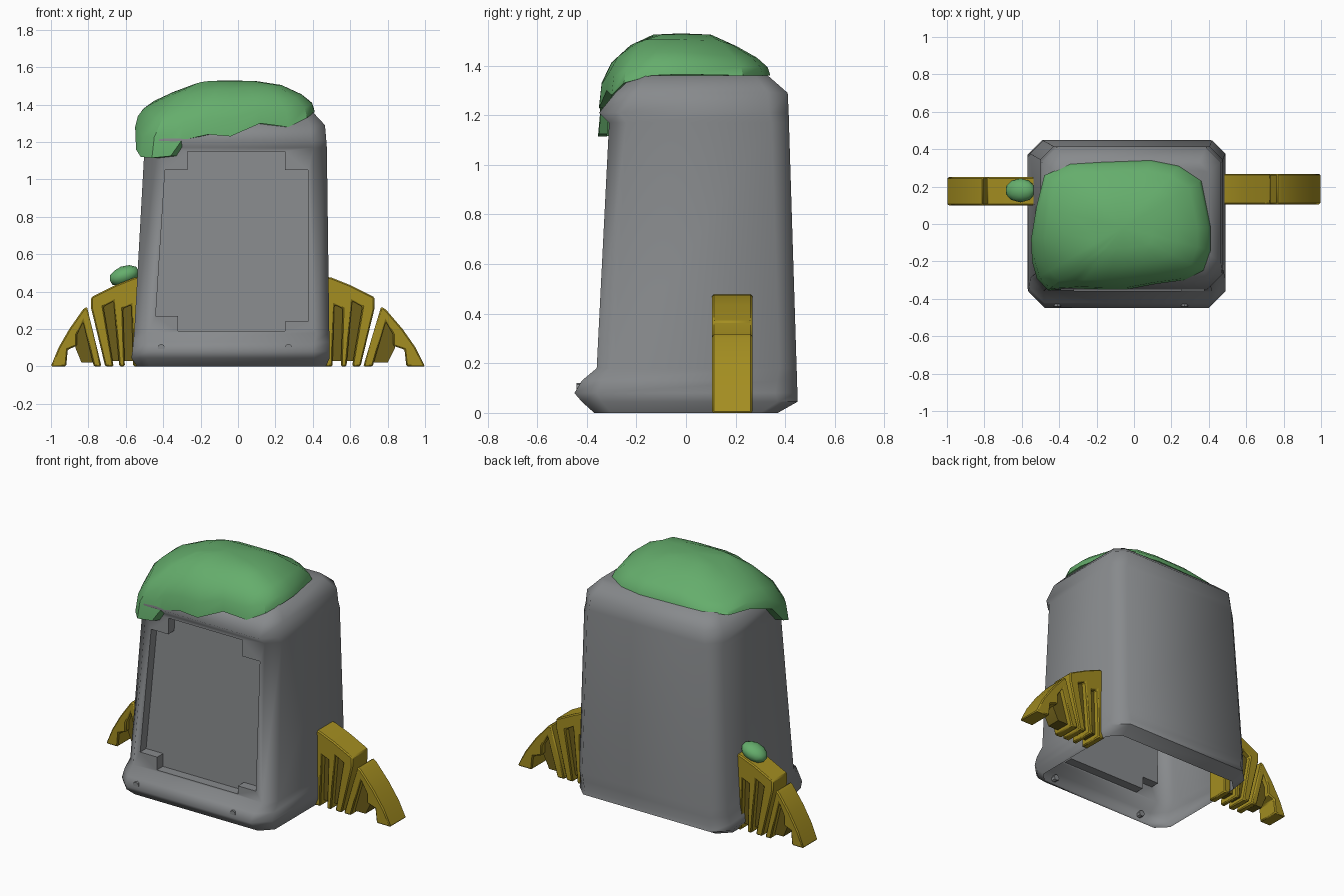
import bpy, bmesh, math
from mathutils import Vector

if "Cube" in bpy.data.objects:
    bpy.data.objects.remove(bpy.data.objects["Cube"])


def material(name, color):
    m = bpy.data.materials.new(name)
    m.diffuse_color = color
    m.use_nodes = True
    m.node_tree.nodes["Principled BSDF"].inputs["Base Color"].default_value = m.diffuse_color
    return m


METAL = material("dark_metal", (0.245, 0.255, 0.265, 1))
BRASS = material("brass", (0.37, 0.27, 0.015, 1))
DARK_BRASS = material("dark_brass", (0.15, 0.11, 0.01, 1))
MOSS = material("moss", (0.13, 0.42, 0.15, 1))


def finish(bm, name, mat=None, angle=35):
    bmesh.ops.recalc_face_normals(bm, faces=bm.faces)
    me = bpy.data.meshes.new(name)
    bm.to_mesh(me)
    bm.free()
    ob = bpy.data.objects.new(name, me)
    bpy.context.collection.objects.link(ob)
    if mat:
        me.materials.append(mat)
    bpy.ops.object.select_all(action='DESELECT')
    ob.select_set(True)
    bpy.context.view_layer.objects.active = ob
    bpy.ops.object.shade_smooth_by_angle(angle=math.radians(angle))
    return ob


def bridge(bm, a, b):
    n = len(a)
    return [bm.faces.new((a[i], a[(i + 1) % n], b[(i + 1) % n], b[i])) for i in range(n)]


# Body: lofted chamfered sections (z, x0, x1, y0, y1, chamfer), open underneath
sections = [
    (0.00, -.54, .470, -.37, .370, .07),
    (.045, -.57, .490, -.42, .450, .08),
    (0.08, -.565, .49, -.45, .449, .09),
    (0.13, -.56, .490, -.42, .448, .08),
    (0.18, -.555, .488, -.36, .446, .07),
    (1.17, -.50, .475, -.31, .415, .07),
    (1.21, -.50, .472, -.35, .414, .08),
    (1.29, -.49, .465, -.285, .410, .08),
    (1.36, -.42, .400, -.21, .330, .05),
]
bm = bmesh.new()
rings = []
for z, x0, x1, y0, y1, c in sections:
    pts = [(x0 + c, y0), (x1 - c, y0), (x1, y0 + c), (x1, y1 - c),
           (x1 - c, y1), (x0 + c, y1), (x0, y1 - c), (x0, y0 + c)]
    rings.append([bm.verts.new((x, y, z)) for x, y in pts])
for i in range(len(rings) - 1):
    faces = bridge(bm, rings[i], rings[i + 1])
    if i == 4:
        front = faces[0]
bm.faces.new(rings[-1])

# Front recess with notched corners
border = list(front.edges)
bmesh.ops.delete(bm, geom=[front], context='FACES_ONLY')
opening = [(-.44, .27), (-.32, .27), (-.32, .19), (.25, .19), (.25, .24), (.375, .24),
           (.375, 1.05), (.25, 1.05), (.25, 1.15), (-.27, 1.15), (-.27, 1.05), (-.39, 1.05)]


def front_y(z):
    return -.36 + .05 * (z - .18) / .99


rim = [bm.verts.new((x, front_y(z), z)) for x, z in opening]
back = [bm.verts.new((x, front_y(z) + .06, z)) for x, z in opening]
inner = [bm.edges.new((rim[i], rim[(i + 1) % len(rim)])) for i in range(len(rim))]
bmesh.ops.triangle_fill(bm, use_beauty=True, edges=border + inner)
bridge(bm, rim, back)
bm.faces.new(back)
finish(bm, "cabinet_body", METAL, 62)

# Bolts on the lower lip
for i, x in enumerate((-.41, .27)):
    bpy.ops.mesh.primitive_cylinder_add(vertices=8, radius=.02, depth=.03,
                                        location=(x, -.427, .1), rotation=(math.pi / 2, 0, 0))
    bpy.context.object.name = f"lip_bolt_{i + 1}"
    bpy.context.object.data.materials.append(METAL)

# Moss cap: domed rings above a drooping outline
outline = [(.41, -.02, 1.365), (.36, .23, 1.36), (.24, .31, 1.36), (.09, .34, 1.36),
           (-.18, .33, 1.36), (-.34, .32, 1.36), (-.48, .26, 1.35), (-.52, .1, 1.34),
           (-.55, -.08, 1.28), (-.545, -.2, 1.16), (-.52, -.29, 1.12), (-.46, -.355, 1.115),
           (-.36, -.35, 1.125), (-.3, -.345, 1.21), (-.16, -.35, 1.24), (-.04, -.35, 1.23),
           (.12, -.32, 1.30), (.27, -.30, 1.28), (.37, -.25, 1.33), (.41, -.14, 1.36)]
bm = bmesh.new()
cx, cy = -.06, -.02
levels = [(.90, 0), (1, 0), (.97, .40), (.85, .72), (.62, .92), (.34, 1)]
prev = None
for scale, lift in levels:
    ring = []
    for x, y, z in outline:
        px, py = cx + (x - cx) * scale, cy + (y - cy) * scale
        dome = (1.525 - .28 * max(0, -px - .18) - .25 * max(0, px - .2)
                - .35 * max(0, py - .1) - .3 * max(0, -py - .15))
        ring.append(bm.verts.new((px, py, z + max(0, dome - z) * lift)))
    if prev:
        bridge(bm, prev, ring)
    prev = ring
tip = bm.verts.new((cx, cy, 1.53))
for i in range(len(prev)):
    bm.faces.new((prev[i], prev[(i + 1) % len(prev)], tip))
finish(bm, "moss_cap", MOSS, 40)

# Small moss clump on the left leg
bpy.ops.mesh.primitive_ico_sphere_add(subdivisions=2, radius=1, location=(-.608, .18, .485))
clump = bpy.context.object
clump.name = "moss_clump"
clump.scale = (.085, .064, .052)
clump.rotation_euler = (0, math.radians(-20), 0)
clump.data.materials.append(MOSS)
bpy.ops.object.shade_smooth_by_angle(angle=math.radians(40))


def plate(name, pts, y0, y1, mat, bevel=0):
    bm = bmesh.new()
    face = bm.faces.new([bm.verts.new((x, y0, z)) for x, z in pts])
    ext = bmesh.ops.extrude_face_region(bm, geom=[face])
    verts = [g for g in ext["geom"] if isinstance(g, bmesh.types.BMVert)]
    bmesh.ops.translate(bm, verts=verts, vec=Vector((0, y1 - y0, 0)))
    ob = finish(bm, name, mat, 30)
    if bevel:
        mod = ob.modifiers.new("soft_edges", 'BEVEL')
        mod.width = bevel
        mod.segments = 1
        mod.limit_method = 'ANGLE'


# Brass legs: frame profiles (x, z) for the right side, with thin webs in the slots
inner_frame = [(.46, 0), (.46, .48), (.50, .475), (.60, .435), (.73, .37), (.73, .31),
               (.655, 0), (.61, 0), (.665, .32), (.61, .35), (.58, 0), (.55, 0),
               (.56, .31), (.515, .33), (.505, 0)]
inner_web = [(.50, .03), (.505, .34), (.56, .33), (.605, .36), (.675, .325), (.62, .03)]
outer_frame = [(.67, 0), (.765, .32), (.79, .305), (.88, .20), (.95, .10), (1, 0),
               (.90, 0), (.89, .09), (.83, .11), (.83, .17), (.79, .24), (.72, 0)]
outer_web = [(.71, .02), (.785, .25), (.84, .18), (.84, .10), (.80, .02)]
for side, sx in (("right", 1), ("left", -1)):
    def inner_x(x):
        return x if sx > 0 else -(x + .055)

    def outer_x(x):
        return x if sx > 0 else -(.73 + (x - .67) * .82)

    y0, y1 = (.105, .268) if sx > 0 else (.10, .25)
    for part, fx, frame, web in (("inner", inner_x, inner_frame, inner_web),
                                 ("outer", outer_x, outer_frame, outer_web)):
        plate(f"{side}_{part}_leg", [(fx(x), z) for x, z in frame], y0, y1, BRASS, .007)
        plate(f"{side}_{part}_leg_web", [(fx(x), z) for x, z in web],
              y0 + .035, y1 - .035, DARK_BRASS)
